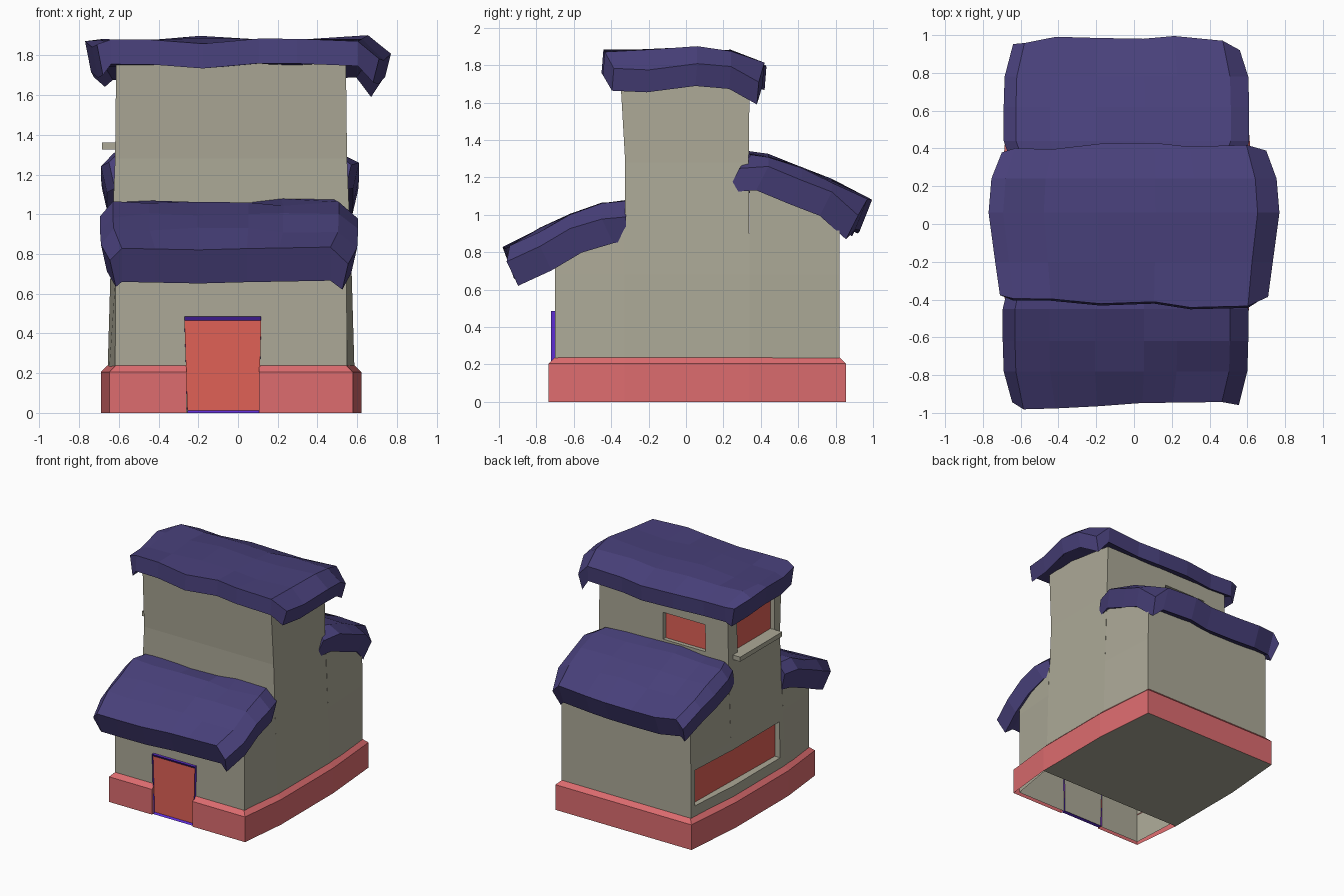
import bpy, bmesh, random

if "Cube" in bpy.data.objects:
    bpy.data.objects.remove(bpy.data.objects["Cube"])

CX = -0.035  # walls sit slightly left of centre


def material(name, rgb):
    lin = [(c / 255 / 12.92) if c < 11 else ((c / 255 + 0.055) / 1.055) ** 2.4 for c in rgb]
    m = bpy.data.materials.new(name)
    m.diffuse_color = (*lin, 1)
    m.use_nodes = True
    m.node_tree.nodes["Principled BSDF"].inputs["Base Color"].default_value = m.diffuse_color
    return m


WALL = material("warm grey plaster", (172, 169, 151))
BASE = material("pink red plinth", (221, 108, 111))
RED = material("door red", (224, 97, 86))
ROOF = material("indigo roof", (72, 64, 122))
PURPLE = material("purple trim", (95, 46, 214))


def finish(name, bm, *mats):
    bmesh.ops.recalc_face_normals(bm, faces=bm.faces[:])
    me = bpy.data.meshes.new(name)
    bm.to_mesh(me)
    bm.free()
    for m in mats:
        me.materials.append(m)
    ob = bpy.data.objects.new(name, me)
    bpy.context.collection.objects.link(ob)
    return ob


def loft(name, rings, mat, bottom=True, top=True, closed=True):
    bm = bmesh.new()
    vs = [[bm.verts.new(p) for p in r] for r in rings]
    n = len(rings[0])
    for a, b in zip(vs, vs[1:]):
        for i in range(n if closed else n - 1):
            j = (i + 1) % n
            bm.faces.new((a[i], a[j], b[j], b[i]))
    if bottom:
        bm.faces.new(vs[0][::-1])
    if top:
        bm.faces.new(vs[-1])
    return finish(name, bm, mat)


def prism(name, pts, z0, z1, mat):
    return loft(name, [[(x, y, z) for x, y in pts] for z in (z0, z1)], mat)


def box_pts(x0, x1, y0, y1):
    return [(x0, y0), (x1, y0), (x1, y1), (x0, y1)]


def wall_ring(front, back):
    """Rectangle ring; front and back are (y, z, half width)."""
    (yf, zf, hf), (yb, zb, hb) = front, back
    return [(CX - hf, yf, zf), (CX + hf, yf, zf), (CX + hb, yb, zb), (CX - hb, yb, zb)]


# Walls: tall middle tower plus lower front and back wings
tower = loft("tower_walls", [
    wall_ring((-0.33, 0.02, 0.627), (0.34, 0.02, 0.627)),
    wall_ring((-0.33, 0.68, 0.608), (0.34, 0.68, 0.608)),
    wall_ring((-0.325, 1.28, 0.584), (0.335, 1.28, 0.584)),
    wall_ring((-0.355, 1.80, 0.578), (0.34, 1.70, 0.578))], WALL)
loft("front_wing_walls", [
    wall_ring((-0.70, 0.0, 0.584), (-0.33, 0.02, 0.627)),
    wall_ring((-0.70, 0.68, 0.582), (-0.33, 0.68, 0.608)),
    wall_ring((-0.70, 0.82, 0.58), (-0.33, 0.98, 0.597))], WALL, bottom=False)
back_wing = loft("back_wing_walls", [
    wall_ring((0.34, 0.02, 0.627), (0.82, 0.02, 0.584)),
    wall_ring((0.34, 0.68, 0.608), (0.82, 0.68, 0.582)),
    wall_ring((0.34, 1.24, 0.586), (0.82, 1.04, 0.58))], WALL)


# Recessed windows: cut the opening, then set a thin pane at its back
def window(name, outer, inner, z0, z1, targets):
    (o0, o1), (i0, i1) = outer, inner
    cutter = prism(name + "_cutter", [o0, i0, i1, o1], z0, z1, WALL)
    for t in targets:
        mod = t.modifiers.new("opening", 'BOOLEAN')
        mod.operation, mod.solver, mod.object = 'DIFFERENCE', 'EXACT', cutter
        bpy.context.view_layer.objects.active = t
        bpy.ops.object.modifier_apply(modifier=mod.name)
    bpy.data.objects.remove(cutter)

    def toward(a, b):
        d = ((b[0] - a[0]), (b[1] - a[1]))
        k = 0.008 / (d[0] ** 2 + d[1] ** 2) ** 0.5
        return (a[0] + d[0] * k, a[1] + d[1] * k)
    prism(name + "_pane", [toward(i0, o0), i0, i1, toward(i1, o1)], z0, z1, RED)


window("lower_side_window", ((-0.9, -0.28), (-0.9, 0.77)),
       ((-0.597, -0.28), (-0.572, 0.77)), 0.32, 0.61, [tower, back_wing])
window("upper_side_window", ((-0.9, -0.26), (-0.9, 0.22)),
       ((-0.57, -0.26), (-0.57, 0.22)), 1.36, 1.64, [tower])
window("back_window", ((-0.41, 0.6), (-0.03, 0.6)),
       ((-0.41, 0.295), (-0.03, 0.295)), 1.355, 1.575, [tower])
prism("upper_window_sill", box_pts(-0.685, -0.59, -0.26, 0.28), 1.325, 1.362, WALL)


# Plinth: bevelled shell running round the house, broken at the door
def plinth(inset, z):
    h1, h2 = 0.613 - inset, 0.656 - inset
    yf, yb = -0.735 + inset, 0.855 - inset
    pts = [(0.105, -0.69), (0.105, yf), (CX + h1, yf), (CX + h2, -0.33), (CX + h2, 0.34),
           (CX + h1, yb), (CX - h1, yb), (CX - h2, 0.34), (CX - h2, -0.33), (CX - h1, yf),
           (-0.26, yf), (-0.26, -0.69)]
    return [(x, y, z) for x, y in pts]


loft("plinth", [plinth(0, 0), plinth(0, 0.205), plinth(0.033, 0.238)], BASE,
     bottom=False, top=False, closed=False)
floor_bm = bmesh.new()
floor_bm.faces.new([floor_bm.verts.new(p) for p in plinth(0, 0)[3:9]][::-1])
floor_me = finish("floor", floor_bm, WALL).data
if floor_me.polygons[0].normal.z > 0:
    floor_me.flip_normals()

# Door: tapered purple frame with an inset red panel
bm = bmesh.new()
outline = [(-0.255, 0), (0.105, 0), (0.117, 0.485), (-0.27, 0.485)]
front = [bm.verts.new((x, -0.722, z)) for x, z in outline]
back = [bm.verts.new((x, -0.69, z)) for x, z in outline]
for i in range(4):
    j = (i + 1) % 4
    bm.faces.new((front[j], front[i], back[i], back[j]))
panel = bm.faces.new(front)
bmesh.ops.inset_region(bm, faces=[panel], thickness=0.022, depth=0)
panel.material_index = 1
for v in panel.verts:
    v.co.y = -0.708
    v.co.z = 0.012 if v.co.z < 0.2 else 0.465
finish("door", bm, PURPLE, RED)


# Roofs: lumpy slabs swept along a (y, z, half width) path
def roof(name, cx, path, thick, droop, seed, limit=9.0, lip=0.0):
    rnd = random.Random(seed)
    cols = [-1, -0.9, -0.62, -0.25, 0.15, 0.42, 0.85, 1]
    lean = (path[-1][1] - path[0][1]) / (path[-1][0] - path[0][0])
    n = (1 + lean * lean) ** 0.5
    down = (lean / n * thick, -thick / n)
    bm = bmesh.new()
    top, bot = [], []
    for i, (y, z, hw) in enumerate(path):
        end = i in (0, len(path) - 1)
        tr, br = [], []
        for f in cols:
            dz = rnd.uniform(-0.014, 0.014)
            dy = rnd.uniform(-0.028, 0.028) if end else 0
            side = abs(f) == 1
            drop = droop[f > 0] if side else 0
            if side and end:
                dy -= 0.03 * (1 if y > cx else -1)
            p = (cx + f * hw, min(y + dy, limit), z + dz - drop)
            tr.append(bm.verts.new(p))
            q = (cx + f * (hw - (0.03 if side else 0)), min(p[1] + down[0], limit),
                 p[2] + down[1] + drop * 0.5 - (lip if side else 0))
            br.append(bm.verts.new(q))
        top.append(tr)
        bot.append(br)
    m = len(cols) - 1
    for i in range(len(path) - 1):
        for j in range(m):
            for g in (top, bot):
                bm.faces.new((g[i][j], g[i][j + 1], g[i + 1][j + 1], g[i + 1][j]))
        for j in (0, m):
            bm.faces.new((top[i][j], top[i + 1][j], bot[i + 1][j], bot[i][j]))
    for i in (0, -1):
        for j in range(m):
            bm.faces.new((top[i][j], top[i][j + 1], bot[i][j + 1], bot[i][j]))
    return finish(name, bm, ROOF)


roof("front_roof", -0.045, [(-0.31, 1.065, 0.62), (-0.45, 1.055, 0.65), (-0.62, 0.995, 0.65),
     (-0.78, 0.92, 0.645), (-0.97, 0.825, 0.60)], 0.18, (0.07, 0.08), 3, limit=-0.322)
roof("back_roof", -0.04, [(0.33, 1.33, 0.61), (0.44, 1.315, 0.65), (0.62, 1.25, 0.65),
     (0.78, 1.18, 0.645), (0.97, 1.075, 0.60)], 0.175, (0.06, 0.07), 8)
roof("top_roof", 0.0, [(-0.42, 1.872, 0.71), (-0.2, 1.875, 0.735), (0.06, 1.888, 0.77),
     (0.24, 1.87, 0.755), (0.42, 1.805, 0.70)], 0.125, (0.02, 0.09), 5, lip=0.04)
